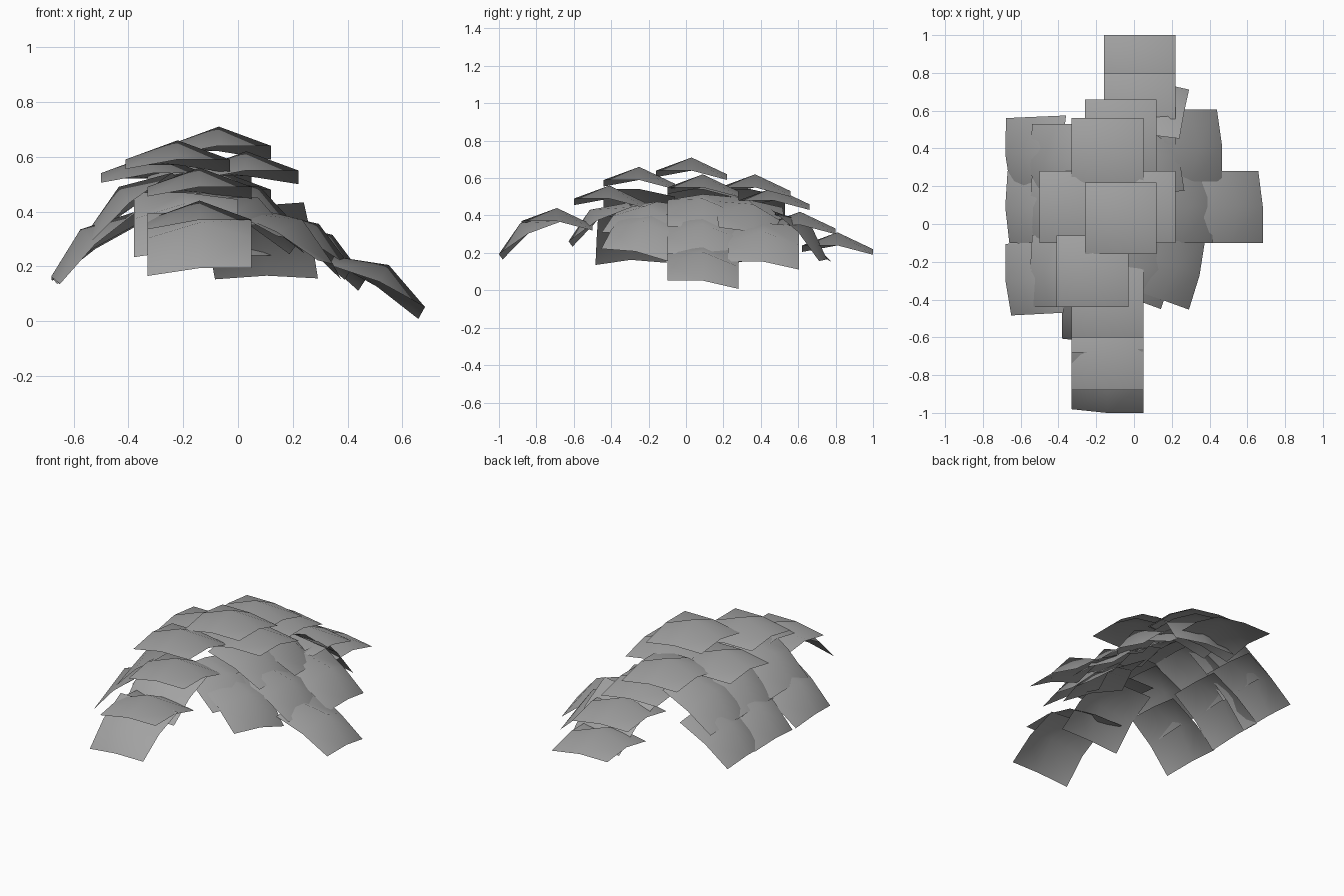
import bpy, bmesh
from math import radians
from mathutils import Vector

cube = bpy.data.objects.get("Cube")
if cube:
    bpy.data.objects.remove(cube, do_unlink=True)

GREY = (0.36, 0.36, 0.36, 1)
mat = bpy.data.materials.new("leaf grey")
mat.use_nodes = True
mat.diffuse_color = GREY
bsdf = mat.node_tree.nodes["Principled BSDF"]
bsdf.inputs["Base Color"].default_value = GREY
bsdf.inputs["Roughness"].default_value = 0.8

# Height of the leaf card below its centre, front row to back row
DROP = ((0.105, 0.07, 0.07),
        (0.07, 0.0, 0.07),
        (0.09, 0.09, 0.12))


def leaf_mesh(half=0.19):
    """Square leaf card of two by two faces, arched with a slight twist."""
    bm = bmesh.new()
    bmesh.ops.create_grid(bm, x_segments=2, y_segments=2, size=half)
    for v in bm.verts:
        column, row = round(v.co.x / half) + 1, round(v.co.y / half) + 1
        v.co.z = -DROP[row][column]
    for f in bm.faces:
        f.smooth = True
    mesh = bpy.data.meshes.new("leaf_card")
    bm.to_mesh(mesh)
    bm.free()
    mesh.materials.append(mat)
    return mesh


card = leaf_mesh()


def leaf(name, loc, pitch=0, roll=0, yaw=0):
    ob = bpy.data.objects.new(name, card)
    ob.location = Vector(loc)
    ob.rotation_euler = [radians(a) for a in (pitch, roll, yaw)]
    bpy.context.collection.objects.link(ob)


# Level leaves on the crown
leaf("crown_leaf_top", (-0.07, 0.03, 0.71))
leaf("crown_leaf_front", (-0.22, -0.25, 0.66))
leaf("crown_leaf_back", (-0.14, 0.37, 0.62))
leaf("crown_leaf_right", (-0.31, 0.09, 0.61))
leaf("crown_leaf_left", (0.03, 0.09, 0.62))
leaf("crown_leaf_back_lower", (-0.07, 0.47, 0.55))

# Front fronds stepping down
leaf("front_leaf_upper", (-0.14, -0.41, 0.56))
leaf("front_leaf_middle", (-0.14, -0.69, 0.44))
leaf("front_leaf_tip", (-0.14, -0.885, 0.36), 35)
leaf("front_leaf_under", (-0.19, -0.515, 0.43), 36)

# Back fronds stepping down
leaf("back_leaf_upper", (0.03, 0.61, 0.42))
leaf("back_leaf_tip", (0.03, 0.81, 0.31))
leaf("back_leaf_under", (0.08, 0.665, 0.355), -39, -4, -7)

# Drooping leaves on the right side, in an inner and an outer row
for row, y, inner_y, yaw in (("front", -0.29, -0.25, 3), ("middle", 0.09, 0.09, 0),
                             ("back", 0.375, 0.34, 2.5)):
    leaf("right_outer_leaf_" + row, (-0.575, y, 0.335), 0, -38, yaw)
    leaf("right_inner_leaf_" + row, (-0.435, inner_y, 0.49), 0, -35)

# Drooping leaves on the left side
leaf("left_leaf_tip", (0.55, 0.09, 0.205), 0, 29)
leaf("left_leaf_middle", (0.295, 0.09, 0.355), 0, 33)
leaf("left_leaf_middle_inner", (0.08, 0.09, 0.49), 0, 27)
leaf("left_leaf_back", (0.345, 0.415, 0.315), 0, 33)
leaf("left_leaf_back_inner", (0.1, 0.36, 0.46), -8, 27, 5)
leaf("left_leaf_front", (0.235, -0.225, 0.37), -5, 33, -20)
leaf("left_leaf_front_inner", (0.075, -0.22, 0.45), -3, 27, -20)
